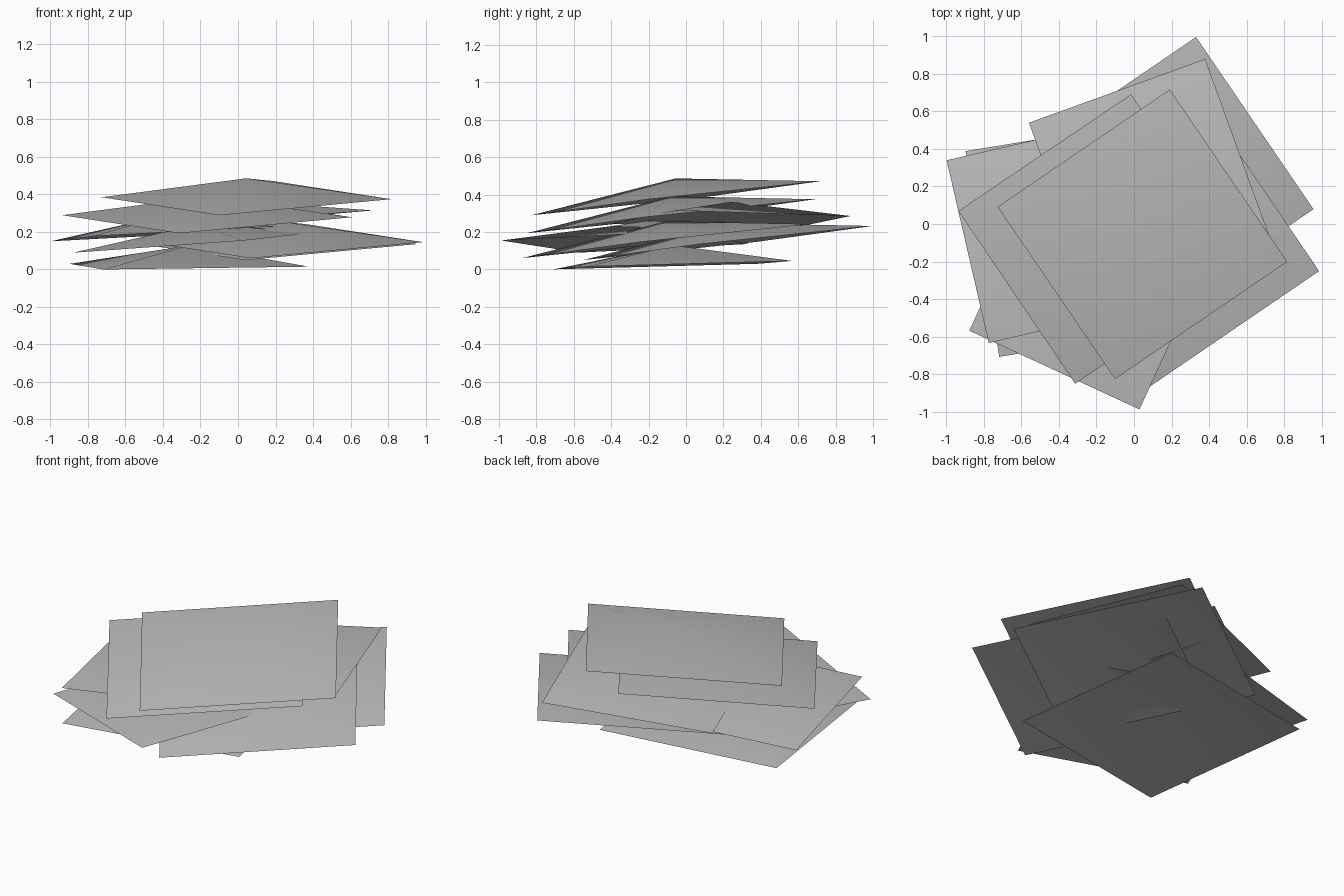
import bpy
import bmesh
from math import radians, cos, sin

default_cube = bpy.data.objects.get("Cube")
if default_cube:
    bpy.data.objects.remove(default_cube, do_unlink=True)

# One plain grey for every sheet
grey = bpy.data.materials.new("plain grey")
grey.use_nodes = True
shade = (0.5, 0.5, 0.5, 1)
grey.diffuse_color = shade
grey.node_tree.nodes["Principled BSDF"].inputs["Base Color"].default_value = shade

LARGE, SMALL = 0.786, 0.707      # centre to corner
BULGE = 0.135                    # rise of the middle, relative to that radius
BACK_TILT = (0.015, 0.115)       # slope along x and y shared by most large sheets


def sheet(name, centre, radius, turn, tilt):
    """Thin square sheet, sloped by tilt, with its middle bulging upward."""
    cx, cy, cz = centre
    bm = bmesh.new()
    middle = bm.verts.new((cx, cy, cz + BULGE * radius))
    corners = []
    for i in range(4):
        angle = radians(turn + 90 * i)
        dx, dy = radius * cos(angle), radius * sin(angle)
        height = max(0, cz + dx * tilt[0] + dy * tilt[1])
        corners.append(bm.verts.new((cx + dx, cy + dy, height)))
    for i, corner in enumerate(corners):
        face = bm.faces.new((middle, corner, corners[(i + 1) % 4]))
        face.smooth = True
    mesh = bpy.data.meshes.new(name)
    bm.to_mesh(mesh)
    bm.free()
    mesh.materials.append(grey)
    obj = bpy.data.objects.new(name, mesh)
    bpy.context.collection.objects.link(obj)
    return obj


# Large sheets, bottom to top
sheet("bottom_sheet", (-0.26, -0.07, 0.0225), LARGE, -35.7, (0.009, 0.029))
sheet("back_sheet", (0.185, 0.225, 0.141), LARGE, -10.7, BACK_TILT)
sheet("right_edge_sheet", (0.215, -0.105, 0.151), LARGE, -10.7, BACK_TILT)
sheet("upper_sheet", (-0.165, -0.08, 0.284), LARGE, -10.9, BACK_TILT)
sheet("top_sheet", (0.045, -0.055, 0.38), LARGE, -10.7, BACK_TILT)

# Small sheets tucked between them
sheet("front_sheet", (-0.215, -0.325, 0.145), SMALL, 20.2, (0.078, 0.015))
sheet("side_sheet", (-0.40, -0.035, 0.19), SMALL, -32, (0.057, -0.015))
sheet("middle_sheet", (0.08, 0.24, 0.265), SMALL, -25.1, (0.076, -0.004))
